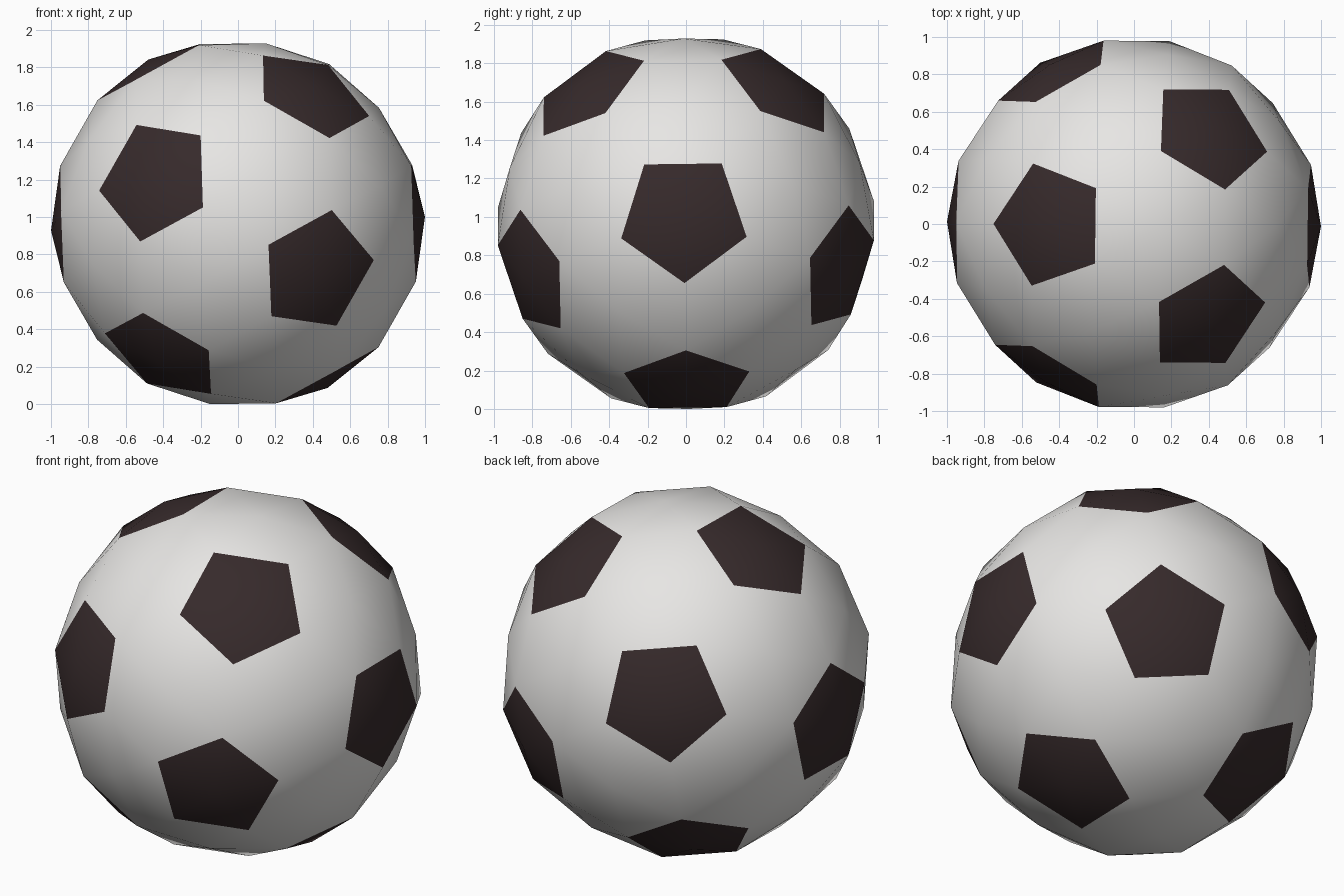
import bpy, bmesh, math
from mathutils import Vector, Euler

if "Cube" in bpy.data.objects:
    bpy.data.objects.remove(bpy.data.objects["Cube"])


def material(name, rgb):
    m = bpy.data.materials.new(name)
    m.diffuse_color = (*rgb, 1.0)
    m.use_nodes = True
    m.node_tree.nodes["Principled BSDF"].inputs["Base Color"].default_value = m.diffuse_color
    return m


# Twelve panel directions: a pole on +x and -x with a ring of five around each
poles = []
for side in (1, -1):
    poles.append(Vector((side, 0, 0)))
    for i in range(5):
        a = math.radians(-90 + 72 * i)
        poles.append(Vector((1, 2 * math.cos(a), 2 * math.sin(a))) * (side / math.sqrt(5)))

# Corner points one third of the way along every edge between neighbouring poles
bm = bmesh.new()
for p in poles:
    for q in poles:
        if 0.9 < (p - q).length < 1.2:
            bm.verts.new((2 * p + q).normalized())

# Flat pentagon and hexagon panels
bmesh.ops.convex_hull(bm, input=bm.verts[:])
bmesh.ops.dissolve_limit(bm, angle_limit=math.radians(2), verts=bm.verts[:], edges=bm.edges[:])
bmesh.ops.recalc_face_normals(bm, faces=bm.faces[:])

# Raise the middle of each panel; pentagons dark, hexagons white
groups = [[f for f in bm.faces if len(f.verts) == n] for n in (6, 5)]
for index, faces in enumerate(groups):
    raised = bmesh.ops.poke(bm, faces=faces, offset=0.061, center_mode='MEAN')
    for f in raised['faces']:
        f.material_index = index
for f in bm.faces:
    f.smooth = True

# Slight resting tilt, then stand on the ground
tilt = Euler((0.013, -0.036, -0.013)).to_matrix()
bmesh.ops.rotate(bm, cent=(0, 0, 0), matrix=tilt, verts=bm.verts[:])
low = min(v.co.z for v in bm.verts)
bmesh.ops.translate(bm, vec=(0, 0, -low), verts=bm.verts[:])

mesh = bpy.data.meshes.new("ball")
bm.to_mesh(mesh)
bm.free()
mesh.materials.append(material("white panel", (0.80, 0.79, 0.775)))
mesh.materials.append(material("dark panel", (0.037, 0.023, 0.024)))
ball = bpy.data.objects.new("ball", mesh)
bpy.context.collection.objects.link(ball)
